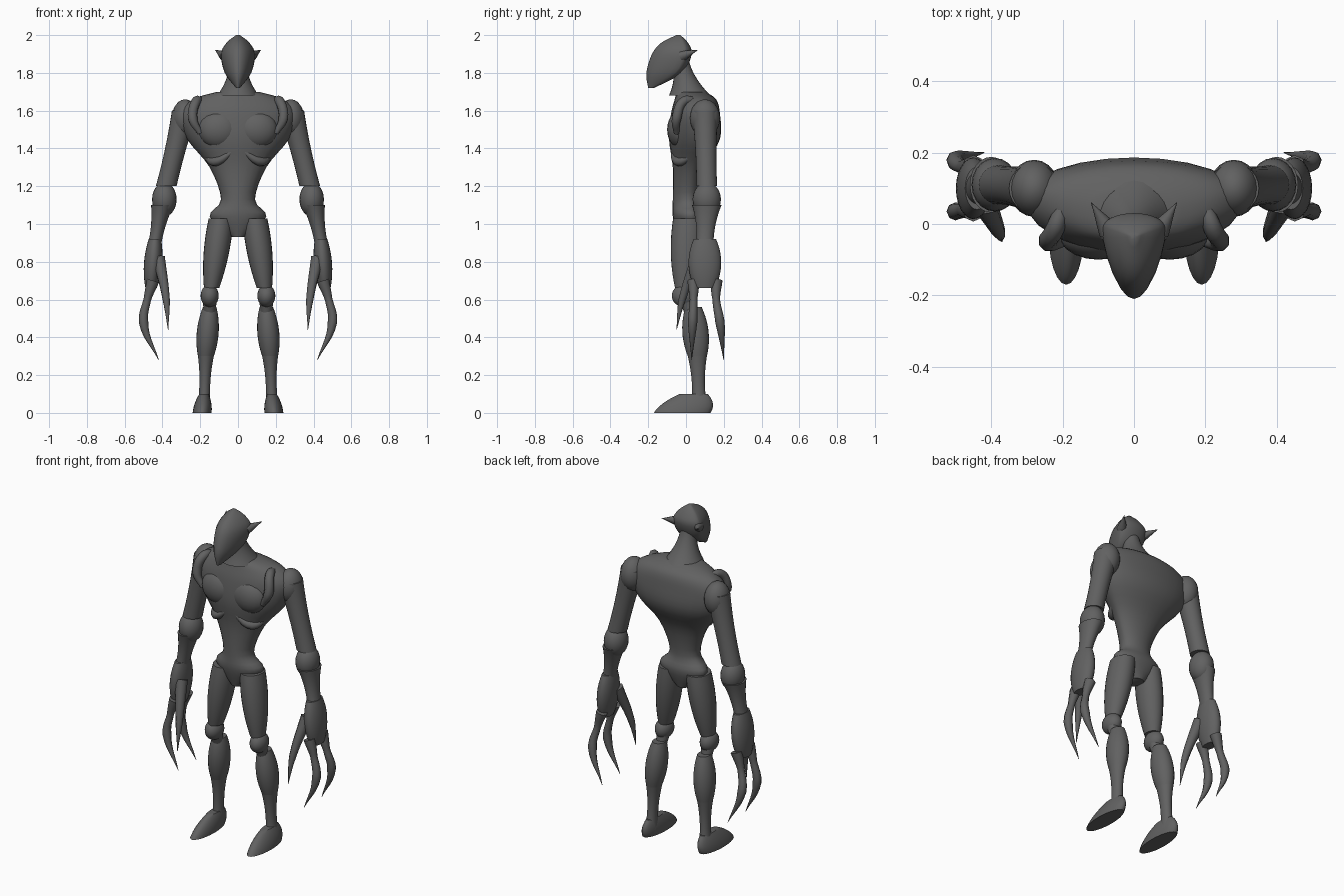
import bpy, bmesh
from math import sin, cos, pi, radians
from mathutils import Vector

cube = bpy.data.objects.get("Cube")
if cube:
    bpy.data.objects.remove(cube)

GREY = (.12, .12, .12, 1)
skin = bpy.data.materials.new("dark_grey_skin")
skin.use_nodes = True
skin.diffuse_color = GREY
skin.node_tree.nodes["Principled BSDF"].inputs["Base Color"].default_value = GREY


def finish(name, data):
    """Link the data as a named object with the skin material."""
    obj = bpy.data.objects.new(name, data)
    data.materials.append(skin)
    bpy.context.collection.objects.link(obj)
    return obj


def finish_mesh(name, bm):
    """Turn the bmesh into a smooth object that keeps its hard edges."""
    bmesh.ops.recalc_face_normals(bm, faces=bm.faces)
    mesh = bpy.data.meshes.new(name)
    bm.to_mesh(mesh)
    bm.free()
    obj = finish(name, mesh)
    bpy.ops.object.select_all(action='DESELECT')
    obj.select_set(True)
    bpy.context.view_layer.objects.active = obj
    bpy.ops.object.shade_smooth_by_angle(angle=radians(50))


def loft(name, rings, point=1, count=24):
    """Skin level rings given as (centre, half width, front depth, back depth)."""
    bm = bmesh.new()
    loops = []
    for centre, width, front, back in rings:
        loop = []
        for i in range(count):
            angle = 2 * pi * i / count
            s = sin(angle)
            y = back * s if s > 0 else -front * abs(s) ** point
            loop.append(bm.verts.new(centre + Vector((width * cos(angle), y, 0))))
        loops.append(loop)
    for lower, upper in zip(loops, loops[1:]):
        for i in range(count):
            j = (i + 1) % count
            bm.faces.new((lower[i], lower[j], upper[j], upper[i]))
    bm.faces.new(loops[0])
    bm.faces.new(loops[-1])
    finish_mesh(name, bm)


def smooth_steps(keys, steps=4):
    """Fill in a smooth run of values between sparse key tuples."""
    keys = [Vector(k) for k in keys]
    padded = [keys[0]] + keys + [keys[-1]]
    for a, b, c, d in zip(padded, padded[1:], padded[2:], padded[3:]):
        for i in range(steps):
            t = i / steps
            yield b + (c - a) * t / 2 + (a * 2 - b * 5 + c * 4 - d) * t**2 / 2 \
                + (b * 3 - a - c * 3 + d) * t**3 / 2
    yield keys[-1]


def body(name, keys, middle, point=1):
    """Central part from (height, half width, front y, back y) keys."""
    rings = []
    for z, width, front, back in smooth_steps(keys):
        depth = back - front
        centre = Vector((0, front + depth * middle, z))
        rings.append((centre, width, depth * middle, depth * (1 - middle)))
    loft(name, rings, point)


def spindle(name, start, end, radii, depth=1, steps=10):
    """Limb segment whose radius follows a parabola through three radii."""
    first, middle, last = radii
    rings = []
    for i in range(steps + 1):
        t = i / steps
        r = first * (1 - t) * (1 - 2 * t) + middle * 4 * t * (1 - t) + last * t * (2 * t - 1)
        rings.append((Vector(start).lerp(Vector(end), t), r, r * depth, r * depth))
    loft(name, rings)


def mound(name, centre, size):
    """Ball stretched to the given half sizes."""
    bm = bmesh.new()
    bmesh.ops.create_uvsphere(bm, u_segments=20, v_segments=12, radius=1)
    bmesh.ops.scale(bm, vec=size, verts=bm.verts)
    bmesh.ops.translate(bm, vec=centre, verts=bm.verts)
    finish_mesh(name, bm)


def tube(name, points, radii):
    """Round curved tube with a radius at each point."""
    curve = bpy.data.curves.new(name, 'CURVE')
    curve.dimensions = '3D'
    curve.bevel_depth = 1
    curve.bevel_resolution = 2
    curve.resolution_u = 6
    curve.use_fill_caps = True
    spline = curve.splines.new('BEZIER')
    spline.bezier_points.add(len(points) - 1)
    for knot, position, radius in zip(spline.bezier_points, points, radii):
        knot.co = position
        knot.radius = radius
        knot.handle_left_type = knot.handle_right_type = 'AUTO'
    finish(name, curve)


# Torso with broad shoulders, narrow waist and hips
body("torso", [
    (1.7, .11, -.05, .1), (1.66, .24, -.06, .16), (1.58, .31, -.08, .18),
    (1.45, .27, -.09, .18), (1.3, .15, -.07, .1), (1.13, .09, -.07, .07),
    (1.04, .15, -.07, .09), (.93, .04, -.04, .06)], middle=.6)

# Neck and pointed, mask-like head
spindle("neck", (0, -.04, 1.9), (0, .02, 1.68), (.05, .055, .11))
body("head", [
    (2, .01, -.05, -.03), (1.96, .06, -.13, .01), (1.9, .09, -.18, .03),
    (1.8, .07, -.21, -.02), (1.72, .01, -.2, -.17)], middle=.8, point=1.3)

for label, side in (("left_", 1), ("right_", -1)):
    def at(x, y, z):
        """Position mirrored to the current side."""
        return Vector((side * x, y, z))

    # Head spikes, chest muscles, rib edges and shoulder hooks
    tube(label + "ear_spike", [at(.07, -.02, 1.89), at(.12, .06, 1.92)], (.03, .001))
    mound(label + "chest_muscle", at(.1, -.03, 1.5), (.11, .07, .1))
    tube(label + "rib_edge", [at(.01, -.07, 1.4), at(.12, -.04, 1.33), at(.17, .03, 1.36)],
         (.01, .025, .015))
    tube(label + "shoulder_hook", [
        at(.2, .05, 1.65), at(.22, -.01, 1.65), at(.24, -.05, 1.56), at(.2, -.05, 1.48)],
        (.02, .026, .027, .015))

    # Arm from shoulder to palm
    mound(label + "shoulder", at(.28, .1, 1.56), (.07, .08, .1))
    spindle(label + "upper_arm", at(.28, .1, 1.6), at(.38, .11, 1.2), (.07, .056, .055))
    mound(label + "elbow", at(.39, .11, 1.13), (.065, .075, .09))
    spindle(label + "forearm", at(.4, .11, 1.1), at(.44, .1, .9), (.06, .04, .035), 1.3)
    spindle(label + "palm", at(.44, .1, .92), at(.46, .1, .66), (.033, .048, .03), 1.8)

    # Two hooked fingers and a thumb
    for name, root, tip in (("front_finger", .04, .03), ("back_finger", .16, .2)):
        tube(label + name, [
            at(.45, root, .7), at(.48, root, .6), at(.5, (root + tip) / 2, .48), at(.42, tip, .28)],
            (.033, .02, .025, .001))
    tube(label + "thumb", [at(.42, .06, .82), at(.38, -.02, .6), at(.37, -.05, .44)],
         (.035, .02, .001))

    # Leg from thigh to foot
    spindle(label + "thigh", at(.09, .01, 1.03), at(.14, -.01, .66), (.065, .067, .04), 1.2)
    mound(label + "knee", at(.15, -.01, .62), (.048, .065, .06))
    spindle(label + "knee_joint", at(.15, 0, .6), at(.15, .03, .5), (.04, .032, .03))
    spindle(label + "calf", at(.15, .04, .56), at(.17, .06, .3), (.036, .058, .042), 1.2)
    spindle(label + "ankle", at(.17, .06, .3), at(.18, .07, .04), (.042, .029, .034), 1.2)
    spindle(label + "foot", at(.19, -.02, 0), at(.18, .04, .1), (.05, .044, .025), 3)
